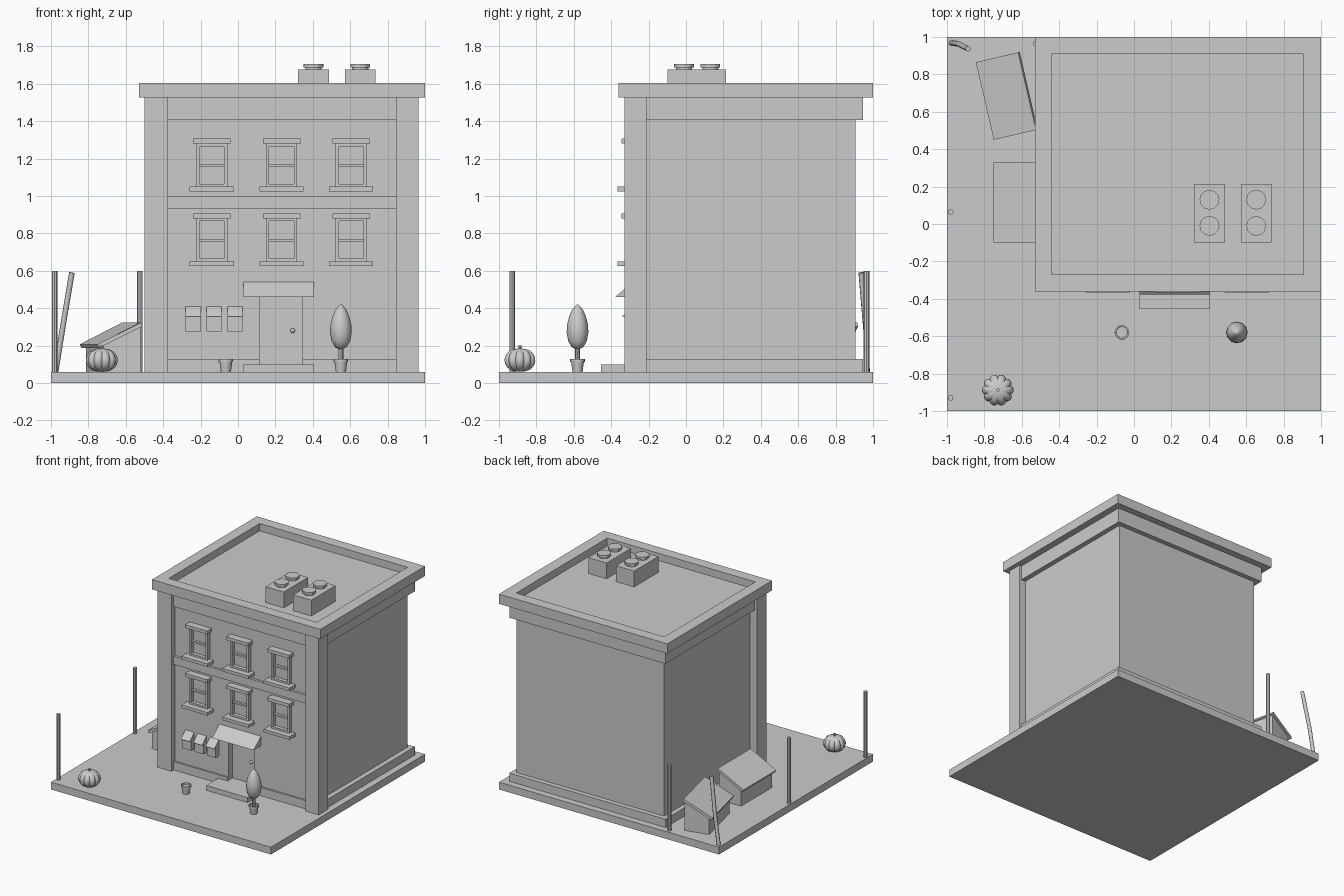
import bpy, bmesh, math
from mathutils import Vector, Matrix

if "Cube" in bpy.data.objects:
    bpy.data.objects.remove(bpy.data.objects["Cube"])


def make(name, bm, smooth=None):
    bmesh.ops.recalc_face_normals(bm, faces=bm.faces)
    me = bpy.data.meshes.new(name)
    bm.to_mesh(me)
    bm.free()
    ob = bpy.data.objects.new(name, me)
    bpy.context.collection.objects.link(ob)
    if smooth:
        bpy.ops.object.select_all(action='DESELECT')
        ob.select_set(True)
        bpy.context.view_layer.objects.active = ob
        bpy.ops.object.shade_smooth_by_angle(angle=math.radians(smooth))
    return ob


def add_box(bm, x0, x1, y0, y1, z0, z1):
    m = Matrix.Translation(((x0 + x1) / 2, (y0 + y1) / 2, (z0 + z1) / 2)) @ Matrix.Diagonal((x1 - x0, y1 - y0, z1 - z0, 1))
    bmesh.ops.create_cube(bm, size=1, matrix=m)


def boxes(name, *dims):
    bm = bmesh.new()
    for d in dims:
        add_box(bm, *d)
    return make(name, bm)


def prism(name, pts, a, b, axis='X', matrix=Matrix()):
    """Extrude a side profile along X (points are y, z) or Y (points are x, z)."""
    bm = bmesh.new()
    place = (lambda p, t: (t, p[0], p[1])) if axis == 'X' else (lambda p, t: (p[0], t, p[1]))
    ends = [[bm.verts.new(place(p, t)) for p in pts] for t in (a, b)]
    for e in ends:
        bm.faces.new(e)
    for i in range(len(pts)):
        j = (i + 1) % len(pts)
        bm.faces.new((ends[0][i], ends[0][j], ends[1][j], ends[1][i]))
    bmesh.ops.transform(bm, matrix=matrix, verts=bm.verts)
    return make(name, bm)


def lathe(name, x, y, profile, n, smooth=40, shape=lambda a: 1):
    """Revolve (radius, z) points about a vertical axis; shape scales the radius by angle."""
    bm = bmesh.new()
    angs = [2 * math.pi * i / n for i in range(n)]
    rings = [[bm.verts.new((x + r * shape(a) * math.cos(a), y + r * shape(a) * math.sin(a), z)) for a in angs]
             for r, z in profile]
    for lo, hi in zip(rings, rings[1:]):
        for i in range(n):
            j = (i + 1) % n
            bm.faces.new((lo[i], lo[j], hi[j], hi[i]))
    bm.faces.new(rings[0])
    bm.faces.new(rings[-1])
    return make(name, bm, smooth)


def cut(ob, dims):
    cutter = boxes("cutter", dims)
    mod = ob.modifiers.new("cut", 'BOOLEAN')
    mod.operation, mod.object, mod.solver = 'DIFFERENCE', cutter, 'EXACT'
    bpy.context.view_layer.objects.active = ob
    bpy.ops.object.modifier_apply(modifier=mod.name)
    bpy.data.objects.remove(cutter)


WALL = -0.285   # plane of the front wall
GROUND = 0.06

# Ground slab and main building mass with a recessed doorway
boxes("ground_slab", (-1, 1, -1, 1, 0, GROUND))
doorway = (0.115, 0.345, -0.5, -0.235, 0.10, 0.46)
walls = boxes("walls", (-0.435, 0.905, WALL, 0.905, GROUND, 1.53))
plinth = boxes("plinth", (-0.475, 0.945, WALL - 0.015, 0.945, GROUND, 0.128))
cut(walls, doorway)
cut(plinth, doorway)
# the plinth core also fills the doorway recess only below the door sill

# Corner pilasters, belt course, frieze
boxes("pilasters", *[(a, b, -0.33, -0.21, GROUND, 1.525) for a, b in ((-0.5, -0.375), (0.845, 0.965))])
boxes("belt_course", (-0.375, 0.845, -0.305, WALL + 0.01, 0.93, 0.997))
boxes("frieze", (-0.475, 0.945, -0.305, 0.945, 1.405, 1.526))

# Parapet: slab with an inset, sunken roof deck
roof = boxes("parapet_roof", (-0.53, 1.0, -0.36, 1.0, 1.525, 1.605))
cut(roof, (-0.44, 0.905, -0.27, 0.91, 1.545, 1.7))

# Chimneys with pots
for x in (0.4035, 0.6535):
    boxes("chimney", (x - 0.0825, x + 0.0825, -0.10, 0.215, 1.54, 1.675))
    for y in (-0.01, 0.13):
        lathe("chimney_pot", x, y, [(0.043, 1.67), (0.043, 1.687), (0.053, 1.687), (0.053, 1.705)], 12, 25)

# Windows: frame, crossbar, lintel, sill
for cx in (-0.14, 0.233, 0.605):
    for z in (0.65, 1.05):
        f, b = -0.315, WALL + 0.01
        boxes("window_frame",
              (cx - 0.083, cx - 0.066, f, b, z, z + 0.23),
              (cx + 0.066, cx + 0.083, f, b, z, z + 0.23),
              (cx - 0.066, cx + 0.066, f, b, z + 0.215, z + 0.23),
              (cx - 0.066, cx + 0.066, f, b, z, z + 0.015),
              (cx - 0.066, cx + 0.066, f + 0.01, b, z + 0.105, z + 0.12))
        boxes("window_lintel", (cx - 0.1, cx + 0.1, -0.345, b, z + 0.23, z + 0.257))
        boxes("window_sill", (cx - 0.118, cx + 0.118, -0.365, b, z - 0.025, z))

# Entrance: awning, step, door knob
prism("door_awning", [(WALL, 0.46), (-0.378, 0.46), (WALL, 0.54)], 0.03, 0.407)
boxes("door_step", (0.03, 0.407, -0.455, WALL + 0.01, GROUND, 0.10))
bm = bmesh.new()
bmesh.ops.create_uvsphere(bm, u_segments=12, v_segments=8, radius=0.013,
                          matrix=Matrix.Translation((0.292, -0.245, 0.28)))
make("door_knob", bm, 60)

# Wall boxes beside the door with sloped lids
for x in (-0.28, -0.168, -0.056):
    boxes("wall_box", (x, x + 0.081, -0.325, WALL + 0.01, 0.275, 0.36))
    prism("wall_box_lid", [(WALL, 0.355), (-0.343, 0.355), (WALL, 0.41)], x, x + 0.081)


# Lean-to sheds, low side facing -x
def shed(x, y, turn):
    m = Matrix.Translation((x, y, 0)) @ Matrix.Rotation(math.radians(turn), 4, 'Z')
    prism("shed_body", [(-0.09, GROUND), (0.11, GROUND), (0.11, 0.31), (-0.09, 0.21)], -0.2, 0.2, 'Y', m)
    prism("shed_roof", [(-0.112, 0.187), (0.12, 0.303), (0.111, 0.323), (-0.121, 0.207)], -0.213, 0.213, 'Y', m)


shed(-0.63, 0.115, 0)
shed(-0.68, 0.685, 13)

# Fence posts, the corner one leaning and bent
for x, y in ((-0.98, 0.065), (-0.98, -0.93), (-0.525, 0.965)):
    lathe("post", x, y, [(0.015, GROUND), (0.015, 0.6)], 8)
cu = bpy.data.curves.new("bent_post", 'CURVE')
cu.dimensions, cu.bevel_depth, cu.bevel_resolution, cu.use_fill_caps = '3D', 0.015, 2, True
sp = cu.splines.new('POLY')
path = [(-0.975, 0.968, GROUND), (-0.94, 0.963, 0.28), (-0.888, 0.937, 0.59)]
sp.points.add(len(path) - 1)
for p, c in zip(sp.points, path):
    p.co = (*c, 1)
bpy.context.collection.objects.link(bpy.data.objects.new("bent_post", cu))

# Ribbed pumpkin with stem
px, py = -0.728, -0.888
body = []
for i in range(13):
    t = math.pi * (0.04 + 0.92 * i / 12)
    body.append((0.085 * math.sin(t) ** 0.8, 0.122 - 0.062 * math.cos(t)))
lathe("pumpkin", px, py, body, 60, 50, lambda a: 0.87 + 0.13 * abs(math.cos(5 * a)) ** 0.7)
lathe("pumpkin_stem", px, py, [(0.014, 0.17), (0.008, 0.187), (0.01, 0.2)], 8)

# Flower pots and topiary tree
pot = [(0.027, GROUND), (0.034, 0.112), (0.039, 0.112), (0.039, 0.128), (0.031, 0.128), (0.03, 0.118)]
for x in (-0.065, 0.55):
    lathe("flower_pot", x, -0.58, pot, 16)
lathe("tree_trunk", 0.55, -0.58, [(0.013, 0.11), (0.013, 0.2)], 8)
lathe("tree_crown", 0.55, -0.58, [(0.012, 0.182), (0.032, 0.192), (0.05, 0.225), (0.058, 0.27), (0.056, 0.31),
                                  (0.045, 0.355), (0.03, 0.39), (0.013, 0.412), (0.003, 0.42)], 12, 60)
